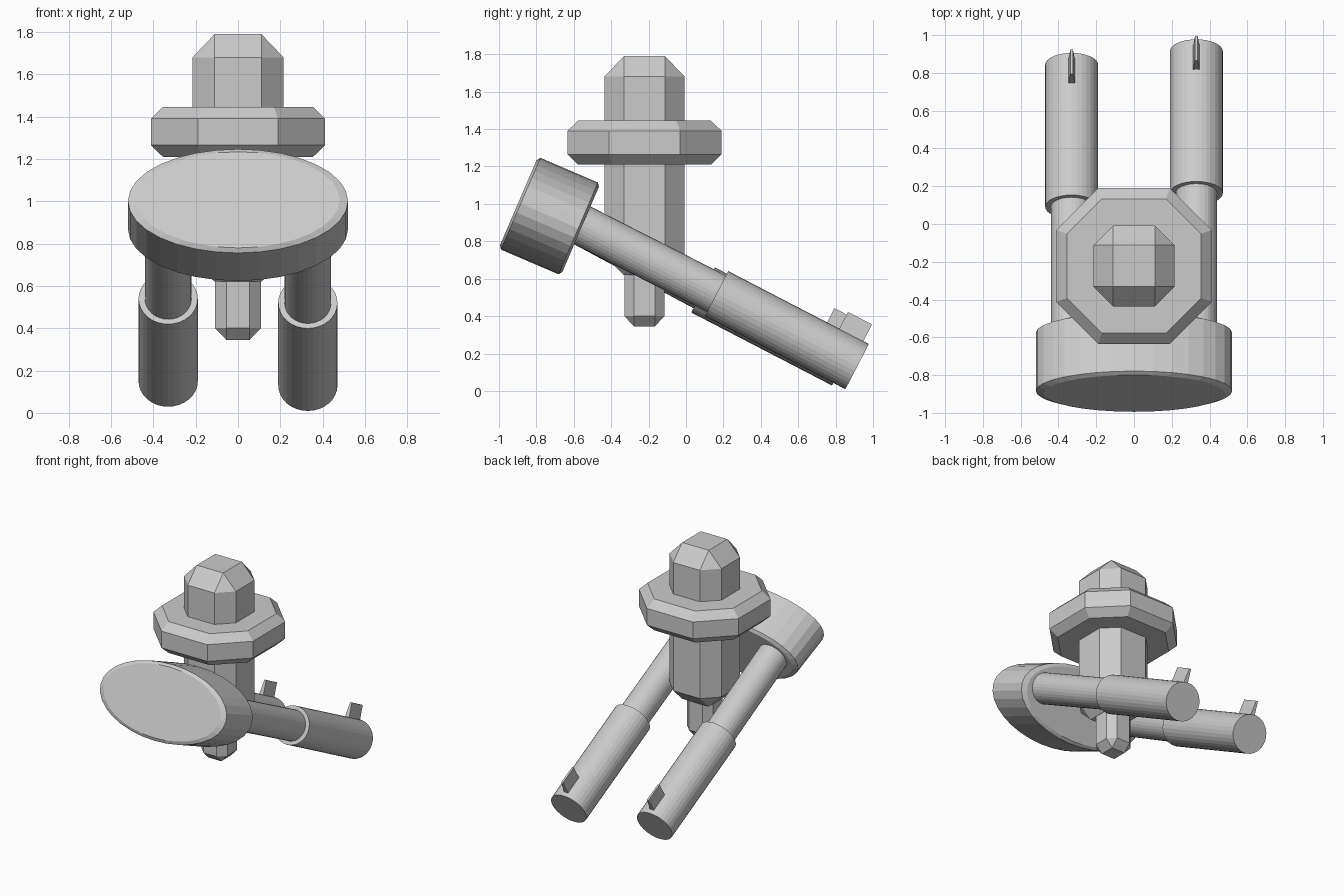
import bpy, bmesh
from math import cos, sin, pi
from mathutils import Vector

if "Cube" in bpy.data.objects:
    bpy.data.objects.remove(bpy.data.objects["Cube"])

def finish(name, bm):
    bmesh.ops.recalc_face_normals(bm, faces=bm.faces)
    me = bpy.data.meshes.new(name)
    bm.to_mesh(me)
    bm.free()
    ob = bpy.data.objects.new(name, me)
    bpy.context.collection.objects.link(ob)
    return ob

def loft(name, rings):
    """Skin a list of equal-length vertex rings and cap both ends."""
    bm = bmesh.new()
    vs = [[bm.verts.new(p) for p in r] for r in rings]
    n = len(vs[0])
    for a, b in zip(vs, vs[1:]):
        for i in range(n):
            j = (i + 1) % n
            bm.faces.new((a[i], a[j], b[j], b[i]))
    bm.faces.new(vs[0])
    bm.faces.new(vs[-1])
    bmesh.ops.remove_doubles(bm, verts=bm.verts, dist=1e-4)
    return finish(name, bm)

CY = -0.222  # y of the column axis

def octagon(h, f, z):
    """Square of half width h with corners cut back to half flat f."""
    pts = [(f, -h), (h, -f), (h, f), (f, h), (-f, h), (-h, f), (-h, -f), (-f, -h)]
    return [(x, y + CY, z) for x, y in pts]

# Octagonal column whose ends close to a square
loft("column", [octagon(.11, .11, .62), octagon(.215, .11, .72),
                octagon(.215, .11, 1.68), octagon(.11, .11, 1.79)])
# Narrow spindle under the column
loft("spindle", [octagon(.055, .055, .345), octagon(.108, .055, .40),
                 octagon(.108, .055, .75)])
# Octagonal collar
loft("collar", [octagon(.355, .17, 1.21), octagon(.412, .19, 1.265),
                octagon(.412, .19, 1.39), octagon(.355, .17, 1.445)])

def ellipse(c, axis, t, rx, rp, n=32):
    """Ellipse at distance t along an axis lying in the yz plane."""
    up = Vector((0, -axis.z, axis.y))
    o = Vector(c) + axis * t
    return [o + Vector((rx * cos(2 * pi * i / n), 0, 0)) + up * rp * sin(2 * pi * i / n)
            for i in range(n)]

# Elliptical disc with softened rims
start, end = Vector((0, -.893, 1.005)), Vector((0, -.567, .865))
d, L = (end - start).normalized(), (end - start).length
loft("disc", [ellipse(start, d, t, .52 - k, .267 - k / 2)
              for t, k in ((-.004, .04), (.01, 0), (L - .01, 0), (L + .004, .04))])

# Two sloping arms with sleeves and fins; the left set sits slightly back
for side, s, shift in (("right", 1, Vector((0, 0, 0))), ("left", -1, Vector((0, -.072, .02)))):
    x = Vector((s * .33, 0, 0))
    base = Vector((0, -.545, .88)) + x
    a = Vector((0, .163, .52)) + x + shift
    b = Vector((0, .915, .13)) + x + shift
    d = (b - a).normalized()
    up = Vector((0, -d.z, d.y))
    da = (a - base).normalized()
    loft(side + "_arm", [ellipse(base, da, t, .11, .11) for t in (-.12, (a - base).length + .1)])
    loft(side + "_sleeve", [ellipse(a, d, t, .14, .136) for t in (0, (b - a).length)])
    loft(side + "_fin", [[b + d * t + up * h + Vector((w * q, 0, 0))
                          for q, t in ((-1, -.178), (1, -.178), (1, -.033), (-1, -.033))]
                         for h, w in ((.1, .02), (.237, .007))])
